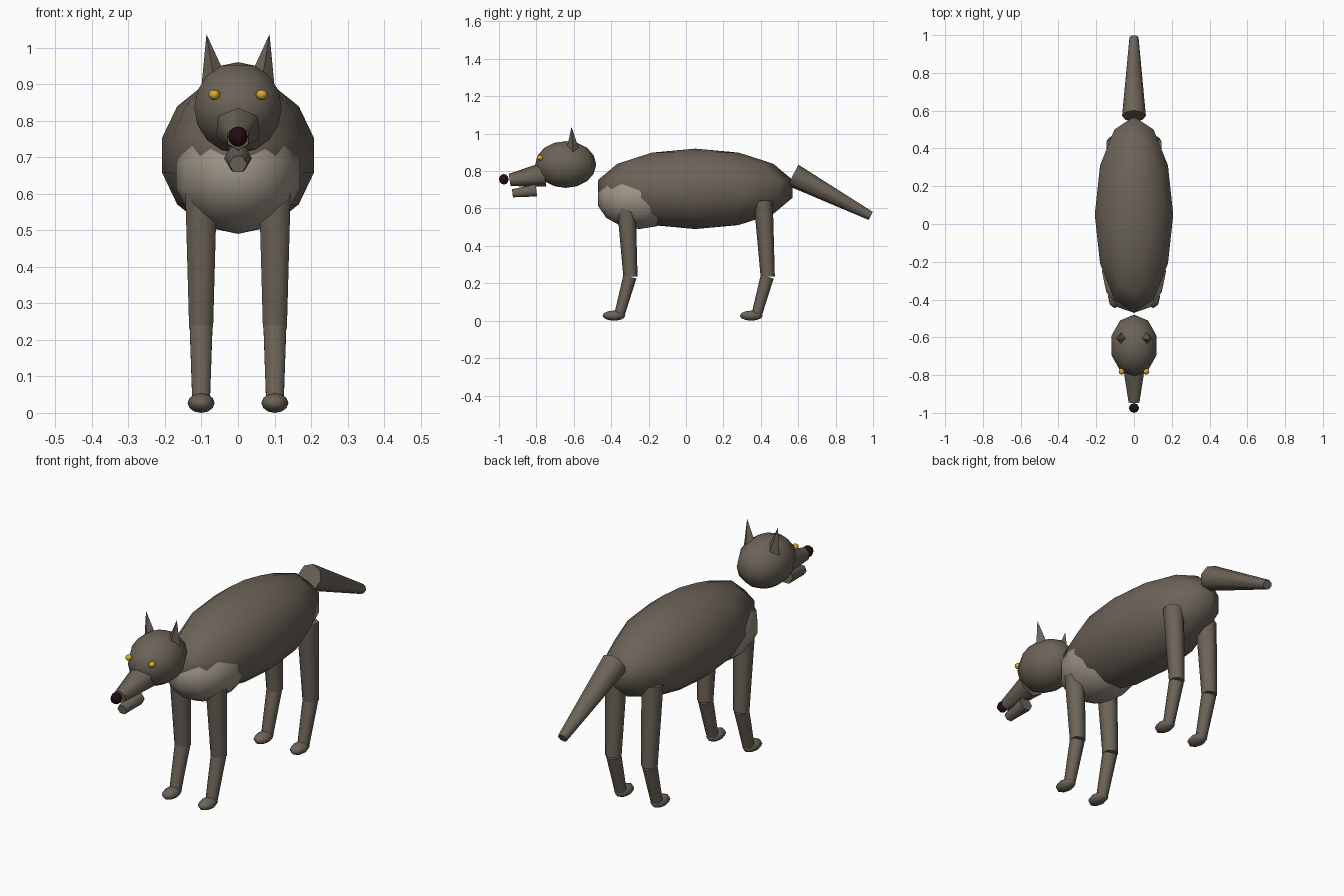
import bpy
import bmesh
import math
from mathutils import Vector, Matrix

cube = bpy.data.objects.get("Cube")
if cube:
    bpy.data.objects.remove(cube, do_unlink=True)


def material(name, rgb):
    mat = bpy.data.materials.new(name)
    mat.use_nodes = True
    mat.diffuse_color = (*rgb, 1)
    mat.node_tree.nodes["Principled BSDF"].inputs["Base Color"].default_value = (*rgb, 1)
    return mat


fur = material("grey_brown_fur", (0.15, 0.125, 0.098))
pale = material("pale_fur", (0.33, 0.29, 0.235))
dark = material("dark_nose", (0.016, 0.004, 0.005))
amber = material("amber_eye", (0.68, 0.40, 0.03))


def finish(name, bm, mat, angle):
    bmesh.ops.recalc_face_normals(bm, faces=bm.faces[:])
    mesh = bpy.data.meshes.new(name)
    bm.to_mesh(mesh)
    bm.free()
    mesh.materials.append(mat)
    obj = bpy.data.objects.new(name, mesh)
    bpy.context.collection.objects.link(obj)
    bpy.ops.object.select_all(action='DESELECT')
    obj.select_set(True)
    bpy.context.view_layer.objects.active = obj
    bpy.ops.object.shade_smooth_by_angle(angle=math.radians(angle))
    return obj


def ellipsoid(name, centre, radii, segments, rings, mat):
    bm = bmesh.new()
    bmesh.ops.create_uvsphere(bm, u_segments=segments, v_segments=rings, radius=1)
    bm.transform(Matrix.Translation(centre) @ Matrix.Diagonal((*radii, 1)))
    return finish(name, bm, mat, 80)


def taper(name, start, end, r_start, r_end, sides, mat, turn=0, angle=65):
    """Capped cone between two points; turn 0 puts a corner sideways."""
    start, end = Vector(start), Vector(end)
    axis = (end - start).normalized()
    side = Vector((1, 0, 0))
    side = (side - axis * side.dot(axis)).normalized()
    up = axis.cross(side)
    bm = bmesh.new()
    loops = []
    for centre, r in ((start, r_start), (end, r_end)):
        loop = []
        for i in range(sides):
            a = math.radians(turn) + math.tau * i / sides
            loop.append(bm.verts.new(centre + (side * math.cos(a) + up * math.sin(a)) * r))
        bm.faces.new(loop)
        loops.append(loop)
    a, b = loops
    for i in range(sides):
        j = (i + 1) % sides
        bm.faces.new((a[i], a[j], b[j], b[i]))
    bmesh.ops.remove_doubles(bm, verts=bm.verts[:], dist=0.0001)
    return finish(name, bm, mat, angle)


# Body, chest and tail
ellipsoid("body", (0, 0.05, 0.705), (0.213, 0.533, 0.215), 12, 7, fur)
ellipsoid("chest", (0, -0.25, 0.65), (0.174, 0.226, 0.16), 12, 7, pale)
taper("tail", (0, 0.572, 0.778), (0, 0.988, 0.56), 0.063, 0.024, 8, fur)

# Head
ellipsoid("head", (0, -0.643, 0.835), (0.126, 0.163, 0.125), 10, 8, fur)
taper("snout", (0, -0.757, 0.782), (0, -0.943, 0.752), 0.066, 0.033, 6, fur, 90)
taper("jaw", (0, -0.80, 0.697), (0, -0.928, 0.681), 0.038, 0.025, 6, fur)
ellipsoid("nose", (0, -0.974, 0.756), (0.027, 0.026, 0.028), 8, 6, dark)

for label, s in (("left", 1), ("right", -1)):
    ellipsoid(label + "_eye", (s * 0.065, -0.78, 0.871), (0.016, 0.018, 0.014), 8, 6, amber)
    taper(label + "_ear", (s * 0.064, -0.605, 0.905), (s * 0.086, -0.612, 1.035),
          0.036, 0.0005, 4, fur, 0, 30)

    # Legs: hind pair repeats the front pair further back
    for place, dy in (("front", 0), ("hind", 0.734)):
        name = f"{label}_{place}"
        x = s * 0.101
        taper(name + "_upper_leg", (x, dy - 0.321, 0.642), (x, dy - 0.297, 0.235),
              0.051, 0.038, 6, fur, 90)
        taper(name + "_lower_leg", (x, dy - 0.300, 0.235), (x, dy - 0.355, 0.035),
              0.036, 0.028, 6, fur, 90)
        ellipsoid(name + "_paw", (x, dy - 0.385, 0.027), (0.037, 0.061, 0.027), 8, 6, fur)
